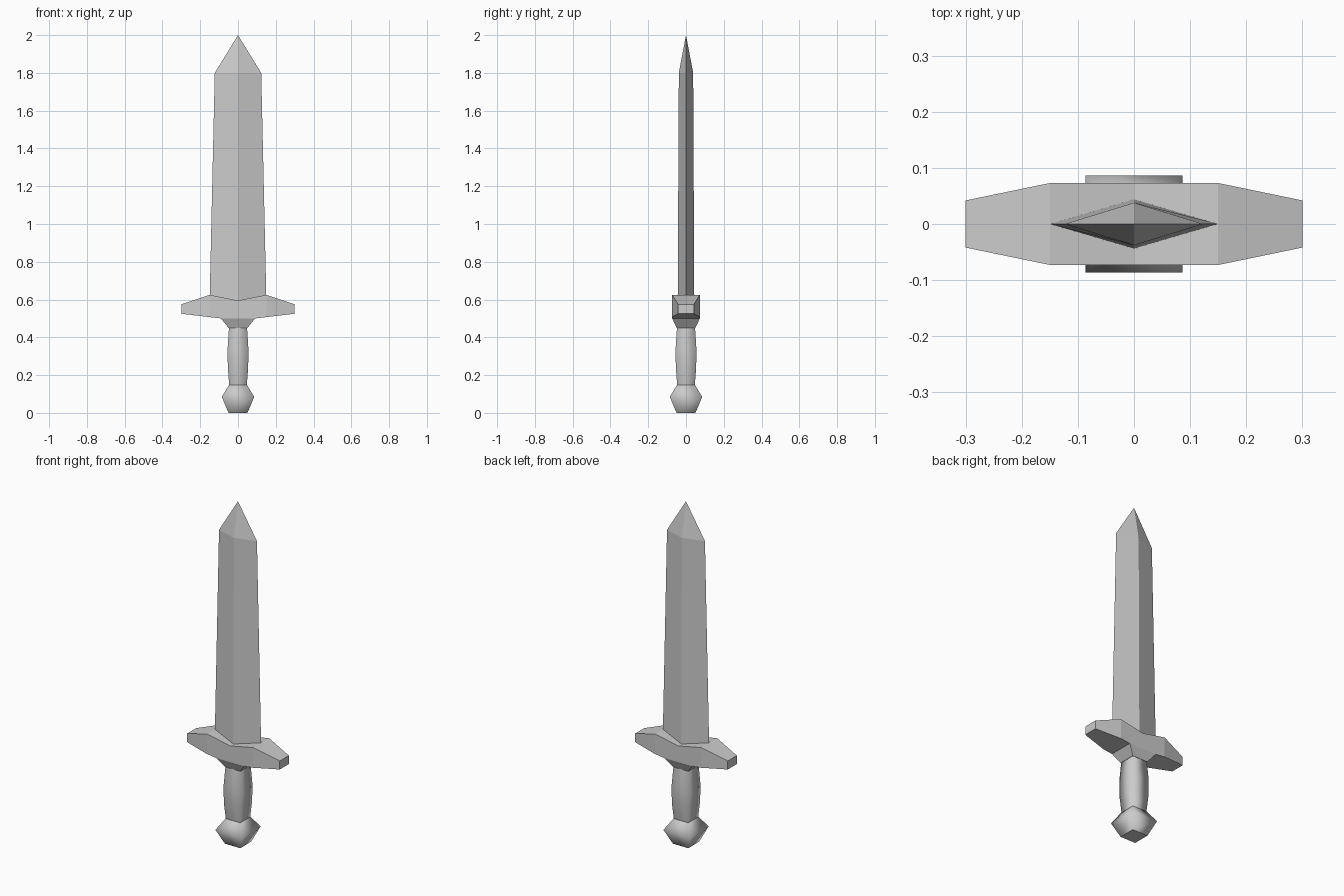
import bpy
import bmesh

# Remove the default cube
cube = bpy.data.objects.get("Cube")
if cube:
    bpy.data.objects.remove(cube, do_unlink=True)

# Single steel colour
steel = bpy.data.materials.new("steel_grey")
steel.use_nodes = True
steel.diffuse_color = (0.6, 0.6, 0.6, 1)
steel.node_tree.nodes["Principled BSDF"].inputs["Base Color"].default_value = steel.diffuse_color


def loft(name, rings, smooth=False):
    """Skin four-point rings into a closed solid."""
    bm = bmesh.new()
    loops = [[bm.verts.new(p) for p in ring] for ring in rings]
    for low, high in zip(loops, loops[1:]):
        for i in range(4):
            j = (i + 1) % 4
            face = bm.faces.new((low[i], low[j], high[j], high[i]))
            face.smooth = smooth
    bm.faces.new(loops[0][::-1])
    bm.faces.new(loops[-1])
    bmesh.ops.remove_doubles(bm, verts=bm.verts, dist=0.0001)
    bmesh.ops.recalc_face_normals(bm, faces=bm.faces)
    mesh = bpy.data.meshes.new(name)
    bm.to_mesh(mesh)
    bm.free()
    mesh.materials.append(steel)
    obj = bpy.data.objects.new(name, mesh)
    bpy.context.collection.objects.link(obj)
    return obj


def rect(hx, hy, z):
    return [(-hx, -hy, z), (hx, -hy, z), (hx, hy, z), (-hx, hy, z)]


def diamond(hx, hy, z):
    return [(-hx, 0, z), (0, -hy, z), (hx, 0, z), (0, hy, z)]


def slab(x, hy, low, high):
    return [(x, -hy, low), (x, hy, low), (x, hy, high), (x, -hy, high)]


# Blade: tapering diamond section with a pointed tip
tip = 0.00001
loft("blade", [diamond(0.151, 0.044, 0.56), diamond(0.123, 0.038, 1.8), diamond(tip, tip, 2.0)])

# Crossguard: mirrored sections from centre to end
half = [(0.09, 0.073, 0.5, 0.613), (0.15, 0.073, 0.507, 0.625), (0.3, 0.042, 0.525, 0.575)]
sections = [(-x, y, a, b) for x, y, a, b in reversed(half)] + [(0, 0.073, 0.5, 0.595)] + half
loft("crossguard", [slab(*s) for s in sections])

# Collar under the guard
loft("collar", [rect(0.05, 0.05, 0.45), rect(0.09, 0.073, 0.5)])

# Grip: softly swollen square bar
loft("grip", [rect(w, w, z) for w, z in
              [(0.046, 0.14), (0.054, 0.24), (0.055, 0.34), (0.048, 0.45)]], True)

# Pommel: faceted square knob with a flat base
loft("pommel", [rect(w, w, z) for w, z in [(0.05, 0), (0.086, 0.085), (0.048, 0.147)]], True)
